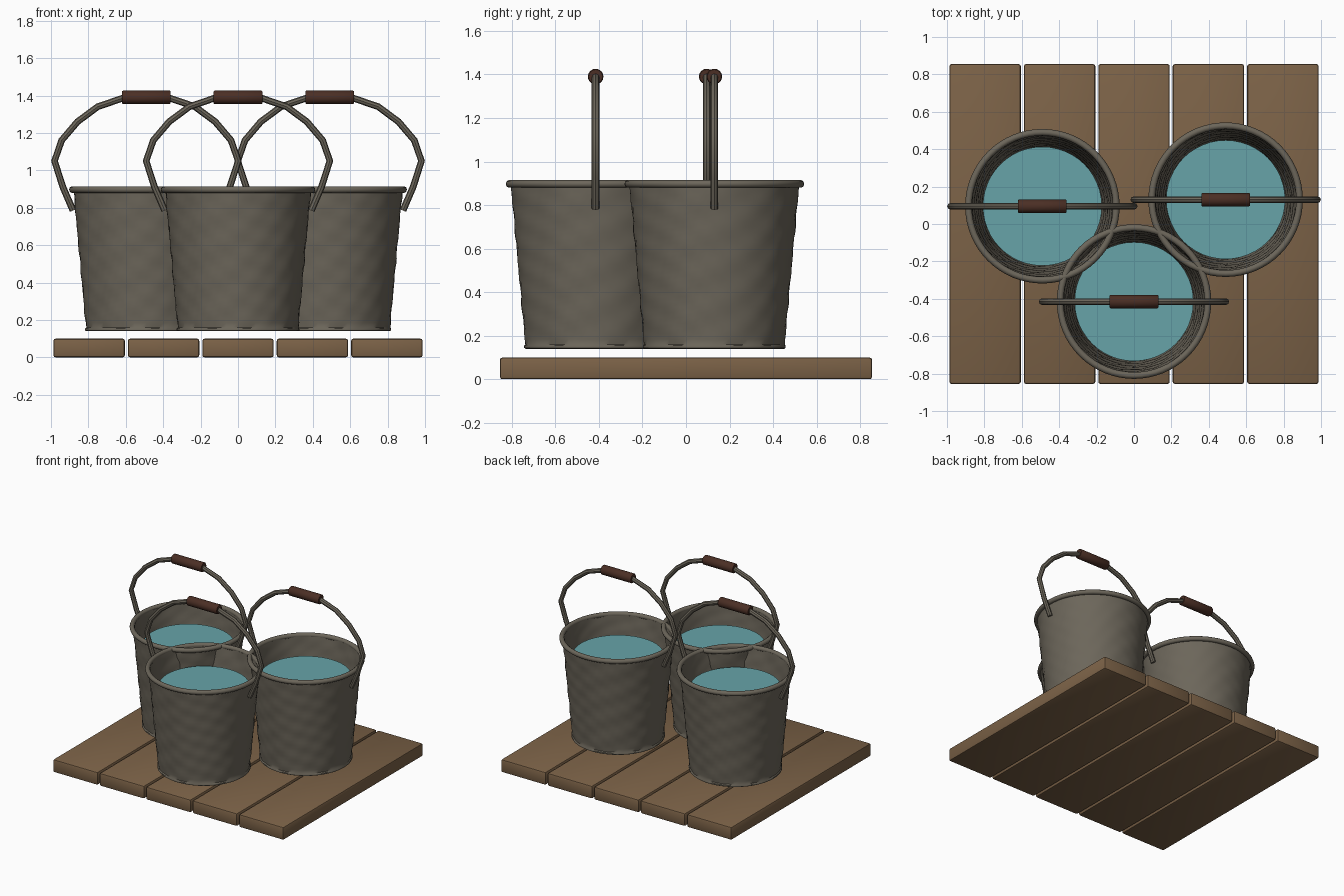
import bpy, bmesh, math
from mathutils import Vector

if "Cube" in bpy.data.objects:
    bpy.data.objects.remove(bpy.data.objects["Cube"])


def material(name, rgb):
    m = bpy.data.materials.new(name)
    m.diffuse_color = (*rgb, 1)
    m.use_nodes = True
    m.node_tree.nodes["Principled BSDF"].inputs["Base Color"].default_value = m.diffuse_color
    return m


METAL = material("dull metal", (0.150, 0.133, 0.103))
WOOD = material("plank wood", (0.200, 0.122, 0.063))
WATER = material("water", (0.135, 0.370, 0.395))
GRIP = material("dark grip wood", (0.070, 0.028, 0.018))


def finish(bm, name, mat, smooth=True):
    bmesh.ops.recalc_face_normals(bm, faces=bm.faces)
    me = bpy.data.meshes.new(name)
    bm.to_mesh(me)
    bm.free()
    me.materials.append(mat)
    ob = bpy.data.objects.new(name, me)
    bpy.context.collection.objects.link(ob)
    if smooth:
        bpy.ops.object.select_all(action='DESELECT')
        ob.select_set(True)
        bpy.context.view_layer.objects.active = ob
        bpy.ops.object.shade_smooth_by_angle(angle=math.radians(40))
    return ob


def lathe(name, profile, loc, mat, seg=64, closed=False, axis='Z'):
    """Turn (radius, height, dent) points around an axis; radius 0 makes a pole."""
    bm = bmesh.new()
    rings = []
    for r, h, dent in profile:
        ring = []
        for i in range(1 if r == 0 else seg):
            a = 2 * math.pi * i / seg
            rr = r + dent * (math.sin(11 * a + 9 * h) * math.sin(46 * h + 2 * math.sin(3 * a)))
            p = (rr * math.cos(a), rr * math.sin(a), h)
            if axis == 'X':
                p = (p[2], p[0], p[1])
            ring.append(bm.verts.new(Vector(p) + Vector(loc)))
        rings.append(ring)
    pairs = list(zip(rings, rings[1:]))
    if closed:
        pairs.append((rings[-1], rings[0]))
    for a, b in pairs:
        for i in range(seg):
            j = (i + 1) % seg
            vs = [a[i % len(a)], a[j % len(a)], b[j % len(b)], b[i % len(b)]]
            bm.faces.new(list(dict.fromkeys(vs)))
    return finish(bm, name, mat)


def tube(name, path, radius, loc, mat, seg=8):
    """Sweep a round section along a path in the xz plane."""
    bm = bmesh.new()
    pts = [Vector((x, 0, z)) for x, z in path]
    rings = []
    for k, p in enumerate(pts):
        t0 = (p - pts[max(k - 1, 0)]).normalized()
        t1 = (pts[min(k + 1, len(pts) - 1)] - p).normalized()
        t = (t0 + t1).normalized()
        n = Vector((-t.z, 0, t.x))
        rings.append([bm.verts.new(p + Vector(loc) + radius *
                      (n * math.cos(2 * math.pi * i / seg) + Vector((0, math.sin(2 * math.pi * i / seg), 0))))
                      for i in range(seg)])
    for a, b in zip(rings, rings[1:]):
        for i in range(seg):
            j = (i + 1) % seg
            bm.faces.new([a[i], a[j], b[j], b[i]])
    bm.faces.new(rings[0])
    bm.faces.new(rings[-1])
    return finish(bm, name, mat)


# wooden platform of five planks
for i in range(5):
    bm = bmesh.new()
    bmesh.ops.create_cube(bm, size=1)
    for v in bm.verts:
        v.co = Vector((v.co.x * 0.382 + (i - 2) * 0.398, v.co.y * 1.71, v.co.z * 0.1 + 0.05))
    bmesh.ops.bevel(bm, geom=bm.edges[:], offset=0.012, segments=2, profile=0.5, affect='EDGES')
    finish(bm, f"plank_{i + 1}", WOOD)

# bucket wall: foot band, dented outside, then dented inside and floor
ROWS = 30
outer = [(0.323 + 0.067 * k / ROWS, 0.16 + 0.735 * k / ROWS, 0.003) for k in range(ROWS + 1)]
inner = [(r - 0.011, z, d) for r, z, d in reversed(outer)]
wall = ([(0, 0.14, 0), (0.322, 0.14, 0), (0.328, 0.144, 0), (0.328, 0.154, 0)]
        + outer + inner + [(0, 0.16, 0)])
# rolled rim section
rim = [(0.395 + 0.018 * math.cos(math.tau * k / 10), 0.897 + 0.018 * math.sin(math.tau * k / 10), 0)
       for k in range(10)]
# bail handle path, mirrored about its middle
half = [(0.392, 0.785), (0.446, 0.91), (0.491, 1.05), (0.453, 1.16), (0.368, 1.26),
        (0.260, 1.34), (0.120, 1.388)]
bail = [(-x, z) for x, z in half] + [(x, z) for x, z in reversed(half)]
grip = [(0, -0.13, 0), (0.032, -0.13, 0), (0.036, -0.125, 0),
        (0.036, 0.125, 0), (0.032, 0.13, 0), (0, 0.13, 0)]

for side, x, y in (("left", -0.49, 0.095), ("right", 0.49, 0.13), ("front", 0.0, -0.415)):
    lathe(side + "_bucket_wall", wall, (x, y, 0), METAL)
    lathe(side + "_bucket_rim", rim, (x, y, 0), METAL, closed=True)
    lathe(side + "_water", [(0, 0.762, 0), (0.318, 0.762, 0), (0.318, 0.77, 0), (0, 0.77, 0)],
          (x, y, 0), WATER, seg=48)
    tube(side + "_handle", bail, 0.018, (x, y, 0), METAL)
    lathe(side + "_handle_grip", grip, (x, y, 1.39), GRIP, seg=16, axis='X')
